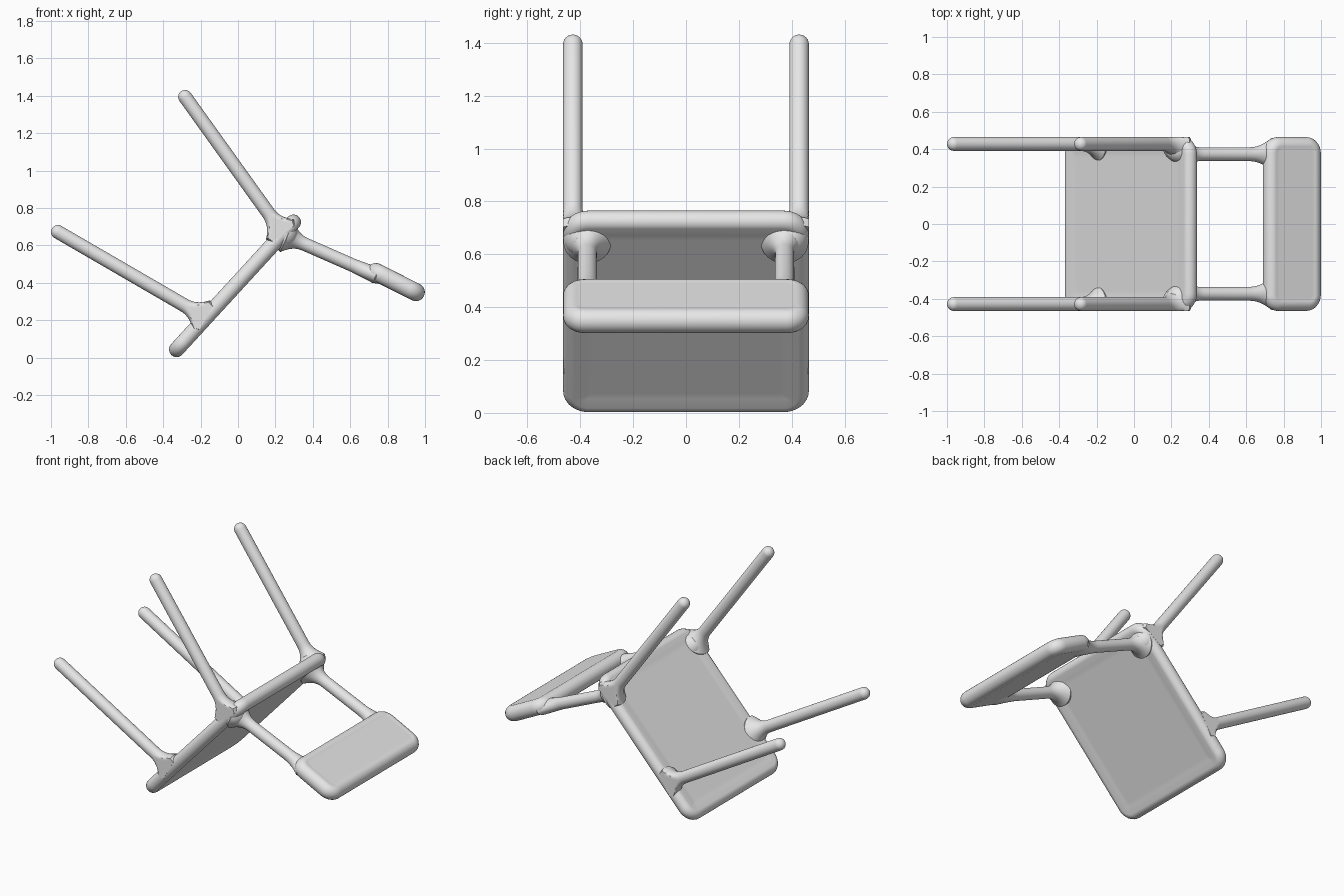
import bpy, bmesh, math
from mathutils import Vector

if "Cube" in bpy.data.objects:
    bpy.data.objects.remove(bpy.data.objects["Cube"])

HALF_WIDTH = 0.465
grey = bpy.data.materials.new("light_grey")
grey.diffuse_color = (0.8, 0.8, 0.8, 1)
grey.use_nodes = True
grey.node_tree.nodes["Principled BSDF"].inputs["Base Color"].default_value = grey.diffuse_color


def loft(name, rings):
    """Skin a list of closed rings, cap both ends and shade smooth."""
    bm = bmesh.new()
    loops = [[bm.verts.new(p) for p in ring] for ring in rings]
    n = len(loops[0])
    for a, b in zip(loops, loops[1:]):
        for i in range(n):
            j = (i + 1) % n
            bm.faces.new((a[i], a[j], b[j], b[i]))
    bm.faces.new(loops[0][::-1])
    bm.faces.new(loops[-1])
    bmesh.ops.recalc_face_normals(bm, faces=bm.faces)
    mesh = bpy.data.meshes.new(name)
    bm.to_mesh(mesh)
    bm.free()
    mesh.materials.append(grey)
    for f in mesh.polygons:
        f.use_smooth = True
    obj = bpy.data.objects.new(name, mesh)
    bpy.context.collection.objects.link(obj)
    return obj


def slab(name, start, end, rim, core, corner, blend):
    """Rounded plate in the x-z plane from start to end (rim centres)."""
    a, b = Vector((start[0], 0, start[1])), Vector((end[0], 0, end[1]))
    u = (b - a).normalized()
    v = Vector((0, 1, 0))
    w = u.cross(v)
    mid, hx = (a + b) / 2, (b - a).length / 2 + rim

    def ring(inset, height):
        pts = []
        r = max(corner - inset, 0.012)
        x, y = hx - inset - r, HALF_WIDTH - inset - r
        for sx, sy, t0 in ((1, 1, 0), (-1, 1, 90), (-1, -1, 180), (1, -1, 270)):
            for k in range(9):
                t = math.radians(t0 + k * 11.25)
                pts.append(mid + u * (sx * x + r * math.cos(t))
                           + v * (sy * y + r * math.sin(t)) + w * height)
        return pts

    levels = [(rim * (1 - math.cos(t)), rim * math.sin(t))
              for t in (math.radians(-90 + 15 * k) for k in range(13))]
    # the flat middle is a little thinner than the rounded rim
    levels = ([(blend, -core), (blend * 0.75, -core)] + levels
              + [(blend * 0.75, core), (blend, core)])
    return loft(name, [ring(*l) for l in levels])


def rod(name, start, end, y, profile, sides=24):
    """Rod from start to end; profile rows: distance, radius, y radius."""
    a, b = Vector((start[0], y, start[1])), Vector((end[0], y, end[1]))
    d = (b - a).normalized()
    v = Vector((0, 1, 0))
    w = d.cross(v)
    rings = []
    for s, r, ry in profile:
        ring = []
        for k in range(sides):
            t = 2 * math.pi * k / sides
            p = a + d * s + w * (r * math.cos(t)) + v * (ry * math.sin(t))
            p.y = max(-HALF_WIDTH, min(HALF_WIDTH, p.y))
            ring.append(p)
        rings.append(ring)
    return loft(name, rings)


def flare(first, radius, extra, reach, steps=8):
    """Rows that shrink smoothly from a wide foot to the plain radius."""
    rows = [(0, radius + extra * 0.8, radius + extra * 0.8)]
    for k in range(steps + 1):
        r = radius + extra * (1 - k / steps) ** 2.3
        rows.append((first + reach * k / steps, r, r))
    return rows


# seat plate and backrest
slab("seat", (-0.328, 0.044), (0.296, 0.724), 0.041, 0.033, 0.095, 0.11)
slab("backrest", (0.737, 0.458), (0.951, 0.350), 0.048, 0.047, 0.085, 0.07)

R = 0.037
for side, y in (("left", -0.428), ("right", 0.428)):
    # legs with a flared foot at the seat and a domed tip
    for pos, start, end in (("front", (-0.17, 0.212), (-0.963, 0.672)),
                            ("back", (0.242, 0.662), (-0.283, 1.394))):
        length = math.dist(start, end)
        tip = [(length + R * math.sin(t), R * math.cos(t), R * math.cos(t))
               for t in (math.radians(12 * k) for k in range(8))]
        rod(f"{pos}_leg_{side}", start, end, y,
            flare(0.03, R, 0.055, 0.11) + tip)

    # back posts widening sideways into the backrest
    start, end = (0.235, 0.660), (0.70, 0.456)
    length = math.dist(start, end)
    rows = flare(0.03, 0.036, 0.055, 0.11)
    for k in range(9):
        f = k / 8
        rows.append((length - 0.09 + 0.13 * f, 0.036 + 0.008 * f,
                     0.037 + 0.05 * f ** 2))
    rows.append((length + 0.09, 0.03, 0.06))
    rod(f"back_post_{side}", start, end, math.copysign(0.373, y), rows)
    # rounded knuckle where leg, post and seat corner meet
    bpy.ops.mesh.primitive_uv_sphere_add(
        segments=24, ring_count=16, radius=1,
        location=(0.245, math.copysign(0.395, y), 0.665))
    knuckle = bpy.context.object
    knuckle.name = f"corner_joint_{side}"
    knuckle.scale = (0.075, 0.07, 0.075)
    knuckle.data.materials.append(grey)
    bpy.ops.object.shade_smooth()

# keep the flat faces crisp while the rims stay smooth
for obj in bpy.context.scene.objects:
    bpy.ops.object.select_all(action="DESELECT")
    obj.select_set(True)
    bpy.context.view_layer.objects.active = obj
    bpy.ops.object.shade_smooth_by_angle(angle=math.radians(40))
